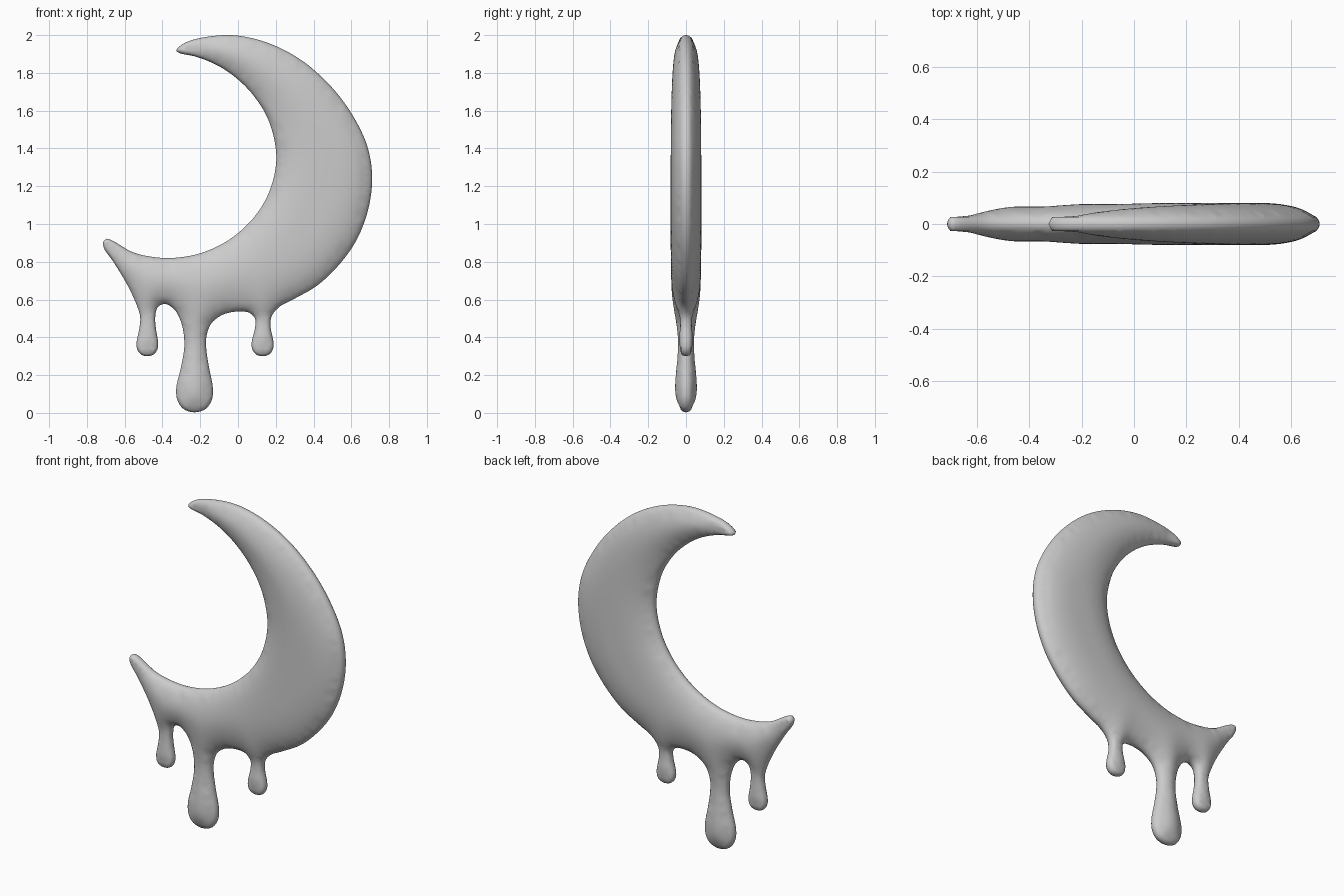
import bpy, bmesh, math
from mathutils import Vector
from mathutils.geometry import delaunay_2d_cdt

if "Cube" in bpy.data.objects:
    bpy.data.objects.remove(bpy.data.objects["Cube"])

HALF_DEPTH, ROUNDING = 0.081, 0.22   # half thickness, width of the rounded rim
STEP = 0.02                          # surface sampling


def drip(x, bottom, r, tall):
    """Teardrop end of a drip, from its right side round to its left."""
    right = [(r, tall * 0.5), (r * 0.93, tall * 0.25), (r * 0.6, tall * 0.07)]
    pts = right + [(0, 0)] + [(-a, b) for a, b in reversed(right)]
    return [(x + a, bottom + b) for a, b in pts]


# Outline, clockwise from the upper tip
outer = [(-.327, 1.918), (-.31, 1.94), (-.25, 1.972), (-.07, 2.0), (.06, 1.987),
         (.2, 1.942), (.35, 1.857), (.5, 1.72), (.61, 1.57), (.685, 1.41), (.71, 1.25),
         (.69, 1.08), (.63, .92), (.54, .79), (.42, .675), (.3, .605), (.22, .562),
         (.178, .512), (.172, .46)]
gap_right = [(.09, .45), (.09, .50), (.06, .53), (0, .537), (-.08, .52),
             (-.14, .475), (-.166, .41), (-.168, .34), (-.155, .25)]
gap_left = [(-.3, .25), (-.284, .36), (-.298, .47), (-.335, .545), (-.385, .577),
            (-.425, .56), (-.438, .51), (-.435, .45)]
inner = [(-.522, .45), (-.518, .51), (-.54, .58), (-.59, .685), (-.66, .8), (-.71, .873),
         (-.714, .905), (-.695, .922), (-.665, .912), (-.56, .852), (-.46, .827),
         (-.35, .82), (-.2, .845), (-.05, .915), (.08, 1.03), (.165, 1.17), (.203, 1.35),
         (.165, 1.54), (.09, 1.67), (0, 1.765), (-.1, 1.835), (-.22, 1.885), (-.31, 1.905)]
control = (outer + drip(.13, .30, .058, .14) + gap_right + drip(-.23, .003, .097, .25)
           + gap_left + drip(-.48, .30, .057, .14) + inner)
control = [Vector(p) for p in reversed(control)]


def smooth_loop(pts, spacing):
    """Closed centripetal spline through the points."""
    out, n = [], len(pts)
    for i in range(n):
        p0, p1, p2, p3 = (pts[(i + k) % n] for k in (-1, 0, 1, 2))
        a, b, c = ((q - p).length ** 0.5 for p, q in ((p0, p1), (p1, p2), (p2, p3)))
        m1 = b * ((p1 - p0) / a - (p2 - p0) / (a + b) + (p2 - p1) / b)
        m2 = b * ((p2 - p1) / b - (p3 - p1) / (b + c) + (p3 - p2) / c)
        steps = max(2, round((p2 - p1).length / spacing))
        for s in range(steps):
            t = s / steps
            out.append(p1 * (2*t**3 - 3*t**2 + 1) + m1 * (t**3 - 2*t**2 + t)
                       + p2 * (3*t**2 - 2*t**3) + m2 * (t**3 - t**2))
    return out


loop = smooth_loop(control, 0.014)
segs = [(a.x, a.y, b.x, b.y) for a, b in zip(loop, loop[1:] + loop[:1])]


def rim_distance(x, z):
    """Distance to the outline, negative outside."""
    best, inside = 1e9, False
    for ax, az, bx, bz in segs:
        dx, dz, px, pz = bx - ax, bz - az, x - ax, z - az
        t = min(1, max(0, (px * dx + pz * dz) / (dx * dx + dz * dz)))
        best = min(best, (px - t * dx) ** 2 + (pz - t * dz) ** 2)
        if (az > z) != (bz > z) and x < ax + dx * (z - az) / dz:
            inside = not inside
    return math.sqrt(best) * (1 if inside else -1)


# Sample points: outline, fine rows along the rim, then a staggered grid
points = list(loop)
for offset in (0.0012, 0.005, 0.012):
    for i, p in enumerate(loop):
        d = (loop[(i + 1) % len(loop)] - loop[i - 1]).normalized()
        q = p + Vector((-d.y, d.x)) * offset
        if rim_distance(q.x, q.y) > offset * 0.85:
            points.append(q)
for row in range(int(2 / STEP) + 1):
    for col in range(int(1.5 / STEP)):
        q = Vector((-0.74 + (col + 0.5 * (row % 2)) * STEP, row * STEP))
        if rim_distance(q.x, q.y) > 0.02:
            points.append(q)
flat, _, tris, *_ = delaunay_2d_cdt(points, [], [list(range(len(loop)))], 1, 1e-6)

# Squared thickness rises from the rim, then is relaxed to melt the ridges
dist = [abs(rim_distance(p.x, p.y)) for p in flat]
rim = [d < 1e-4 for d in dist]
swell = [0 if r else 1 - (1 - min(d / ROUNDING, 1)) ** 2 for d, r in zip(dist, rim)]
near = [set() for _ in flat]
for f in tris:
    for v in f:
        near[v].update(w for w in f if w != v)
for _ in range(8):
    swell = [s if d < 0.016 or not near[i] else
             0.4 * s + 0.6 * sum(swell[j] for j in near[i]) / len(near[i])
             for i, (s, d) in enumerate(zip(swell, dist))]

# Front and back skins sharing the rim
bm = bmesh.new()
depth = [HALF_DEPTH * math.sqrt(s) for s in swell]
front = [bm.verts.new((p.x, -y, p.y)) for p, y in zip(flat, depth)]
back = [front[i] if rim[i] else bm.verts.new((p.x, depth[i], p.y))
        for i, p in enumerate(flat)]
for f in tris:
    bm.faces.new([front[i] for i in f])
    if not all(rim[i] for i in f):
        bm.faces.new([back[i] for i in reversed(f)])
bmesh.ops.delete(bm, geom=[v for v in bm.verts if not v.link_faces], context='VERTS')
bmesh.ops.recalc_face_normals(bm, faces=bm.faces)
for f in bm.faces:
    f.smooth = True
mesh = bpy.data.meshes.new("dripping_crescent")
bm.to_mesh(mesh)
bm.free()

grey = bpy.data.materials.new("light_grey")
grey.diffuse_color = (0.6, 0.6, 0.6, 1)
grey.use_nodes = True
grey.node_tree.nodes["Principled BSDF"].inputs["Base Color"].default_value = grey.diffuse_color
mesh.materials.append(grey)
moon = bpy.data.objects.new("dripping_crescent", mesh)
bpy.context.collection.objects.link(moon)
